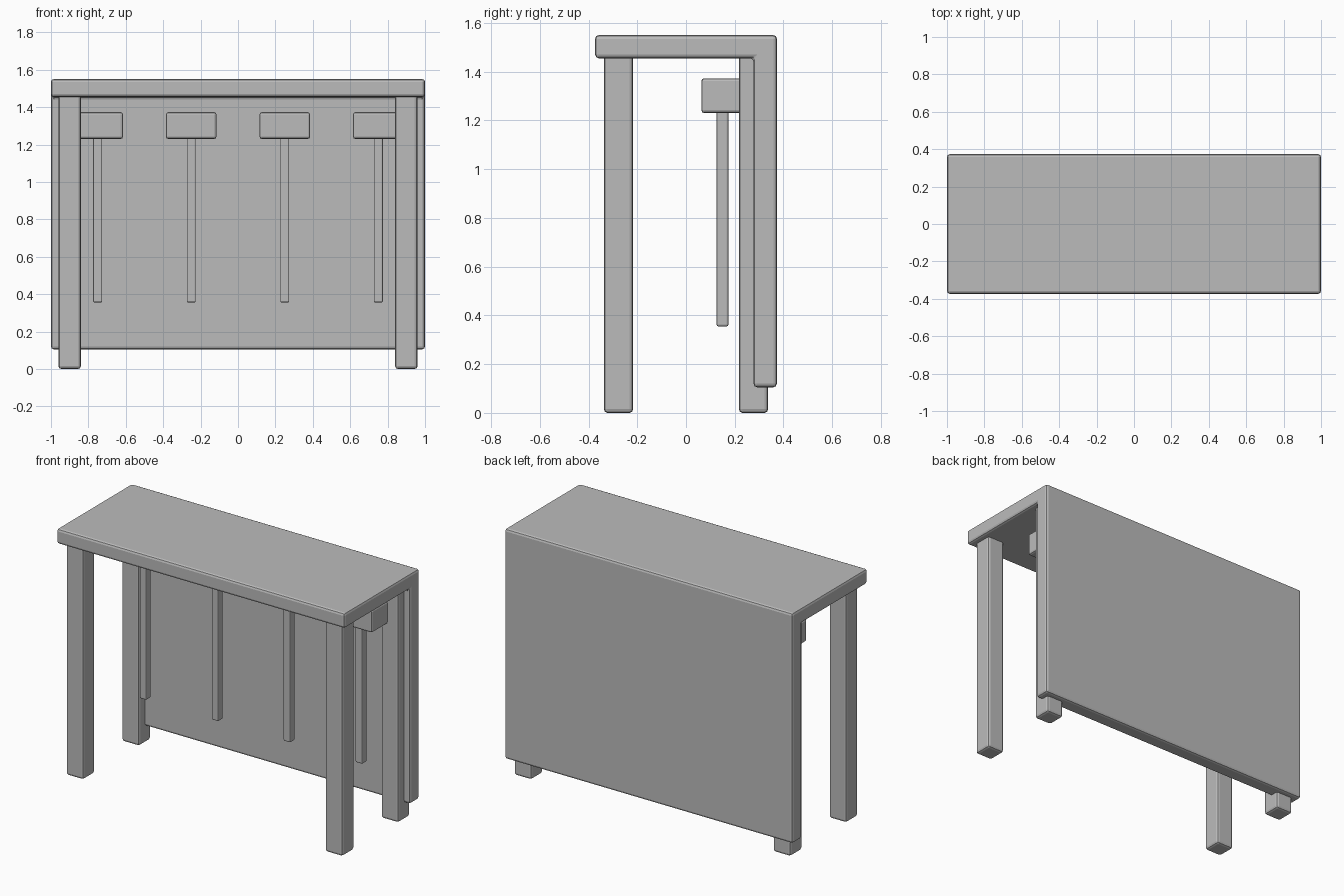
import bpy, bmesh

if "Cube" in bpy.data.objects:
    bpy.data.objects.remove(bpy.data.objects["Cube"])

grey = bpy.data.materials.new("plain grey")
grey.diffuse_color = (0.5, 0.5, 0.5, 1)
grey.use_nodes = True
grey.node_tree.nodes["Principled BSDF"].inputs["Base Color"].default_value = grey.diffuse_color


def prism(name, profile, x0, x1, bevel):
    """Extrude a (y, z) profile along x and round its edges."""
    bm = bmesh.new()
    face = bm.faces.new([bm.verts.new((x0, y, z)) for y, z in profile])
    ext = bmesh.ops.extrude_face_region(bm, geom=[face])
    moved = [v for v in ext["geom"] if isinstance(v, bmesh.types.BMVert)]
    bmesh.ops.translate(bm, verts=moved, vec=(x1 - x0, 0, 0))
    bmesh.ops.recalc_face_normals(bm, faces=bm.faces)
    mesh = bpy.data.meshes.new(name)
    bm.to_mesh(mesh)
    bm.free()
    mesh.materials.append(grey)
    ob = bpy.data.objects.new(name, mesh)
    bpy.context.collection.objects.link(ob)
    mod = ob.modifiers.new("rounded edges", "BEVEL")
    mod.width = bevel
    mod.segments = 2
    mod.limit_method = "ANGLE"
    return ob


def box(name, x, y, z, bevel):
    return prism(name, [(y[0], z[0]), (y[1], z[0]), (y[1], z[1]), (y[0], z[1])],
                 x[0], x[1], bevel)


# Table top and back panel as one L-shaped board
prism("top_and_back_panel",
      [(-0.373, 1.455), (0.277, 1.455), (0.277, 0.105),
       (0.373, 0.105), (0.373, 1.55), (-0.373, 1.55)], -1, 1, 0.015)

# Four square legs
for side, cx in (("left", -0.9), ("right", 0.9)):
    for end, cy in (("front", -0.277), ("back", 0.277)):
        box(f"{end}_{side}_leg", (cx - 0.06, cx + 0.06),
            (cy - 0.06, cy + 0.06), (0, 1.47), 0.015)

# Row of hanging blocks, each with a thin rod below
for i, cx in enumerate((-0.75, -0.25, 0.25, 0.75), 1):
    box(f"hanging_block_{i}", (cx - 0.135, cx + 0.135),
        (0.063, 0.237), (1.23, 1.373), 0.012)
    box(f"hanging_rod_{i}", (cx - 0.024, cx + 0.024),
        (0.126, 0.174), (0.355, 1.25), 0.007)
